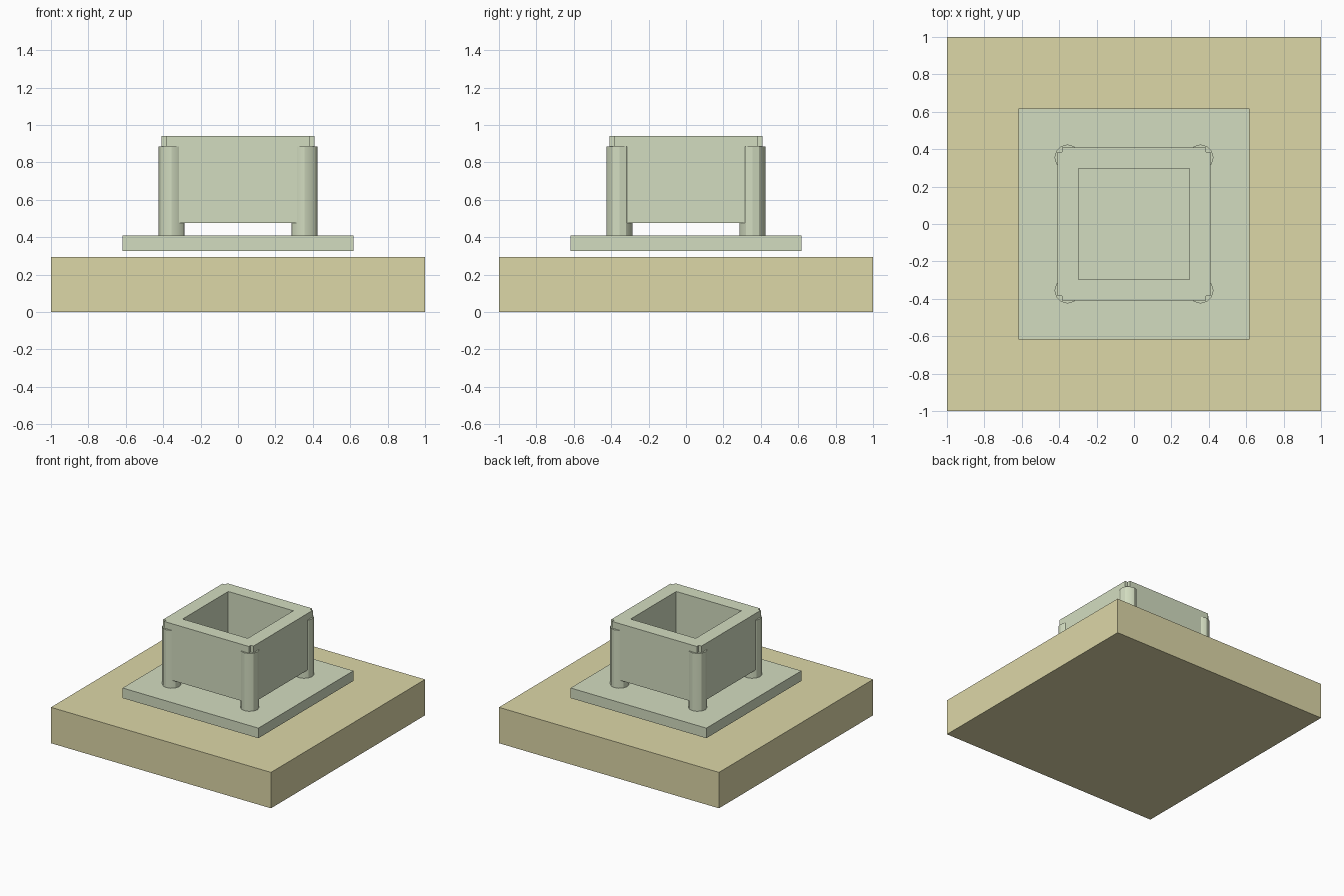
import bpy, bmesh

if "Cube" in bpy.data.objects:
    bpy.data.objects.remove(bpy.data.objects["Cube"])


def material(name, rgb):
    m = bpy.data.materials.new(name)
    m.diffuse_color = (*rgb, 1)
    m.use_nodes = True
    m.node_tree.nodes["Principled BSDF"].inputs["Base Color"].default_value = m.diffuse_color
    return m


sand = material("sand", (0.72, 0.68, 0.39))
sage = material("sage", (0.65, 0.72, 0.53))


def finish(bm, name, mat):
    bmesh.ops.recalc_face_normals(bm, faces=bm.faces)
    mesh = bpy.data.meshes.new(name)
    bm.to_mesh(mesh)
    bm.free()
    mesh.materials.append(mat)
    ob = bpy.data.objects.new(name, mesh)
    bpy.context.collection.objects.link(ob)
    return ob


def slab(name, half, z0, z1, mat):
    bm = bmesh.new()
    bmesh.ops.create_cube(bm, size=1)
    bmesh.ops.scale(bm, vec=(2 * half, 2 * half, z1 - z0), verts=bm.verts)
    bmesh.ops.translate(bm, vec=(0, 0, (z0 + z1) / 2), verts=bm.verts)
    return finish(bm, name, mat)


# Ground block and the plate hovering just above it
slab("base_block", 1.0, 0, 0.295, sand)
slab("plate", 0.617, 0.327, 0.41, sage)

# Basin: square with notched corners, extruded and hollowed from the top
a, b = 0.41, 0.385
corner = [(a, b), (b, b), (b, a)]
outline = []
for _ in range(4):
    outline += corner
    corner = [(-y, x) for x, y in corner]
bm = bmesh.new()
bottom = bm.faces.new([bm.verts.new((x, y, 0.475)) for x, y in outline])
new = bmesh.ops.extrude_face_region(bm, geom=[bottom], use_keep_orig=True)["geom"]
bmesh.ops.translate(bm, vec=(0, 0, 0.465),
                    verts=[g for g in new if isinstance(g, bmesh.types.BMVert)])
basin = finish(bm, "basin", sage)

cutter = slab("basin_cutter", 0.296, 0.56, 1.2, sage)
cutter.hide_render = True
cut = basin.modifiers.new("hollow", "BOOLEAN")
cut.object = cutter
cut.solver = "EXACT"
cutter.hide_set(True)

# Four twelve-sided corner posts
for sx, side in ((-1, "left"), (1, "right")):
    for sy, end in ((-1, "front"), (1, "back")):
        bpy.ops.mesh.primitive_cylinder_add(
            vertices=12, radius=0.07, depth=0.475,
            location=(sx * 0.355, sy * 0.355, 0.6475), rotation=(0, 0, 1.5707963))
        post = bpy.context.object
        post.name = f"{end}_{side}_post"
        post.data.materials.append(sage)
        bpy.ops.object.shade_smooth_by_angle()
